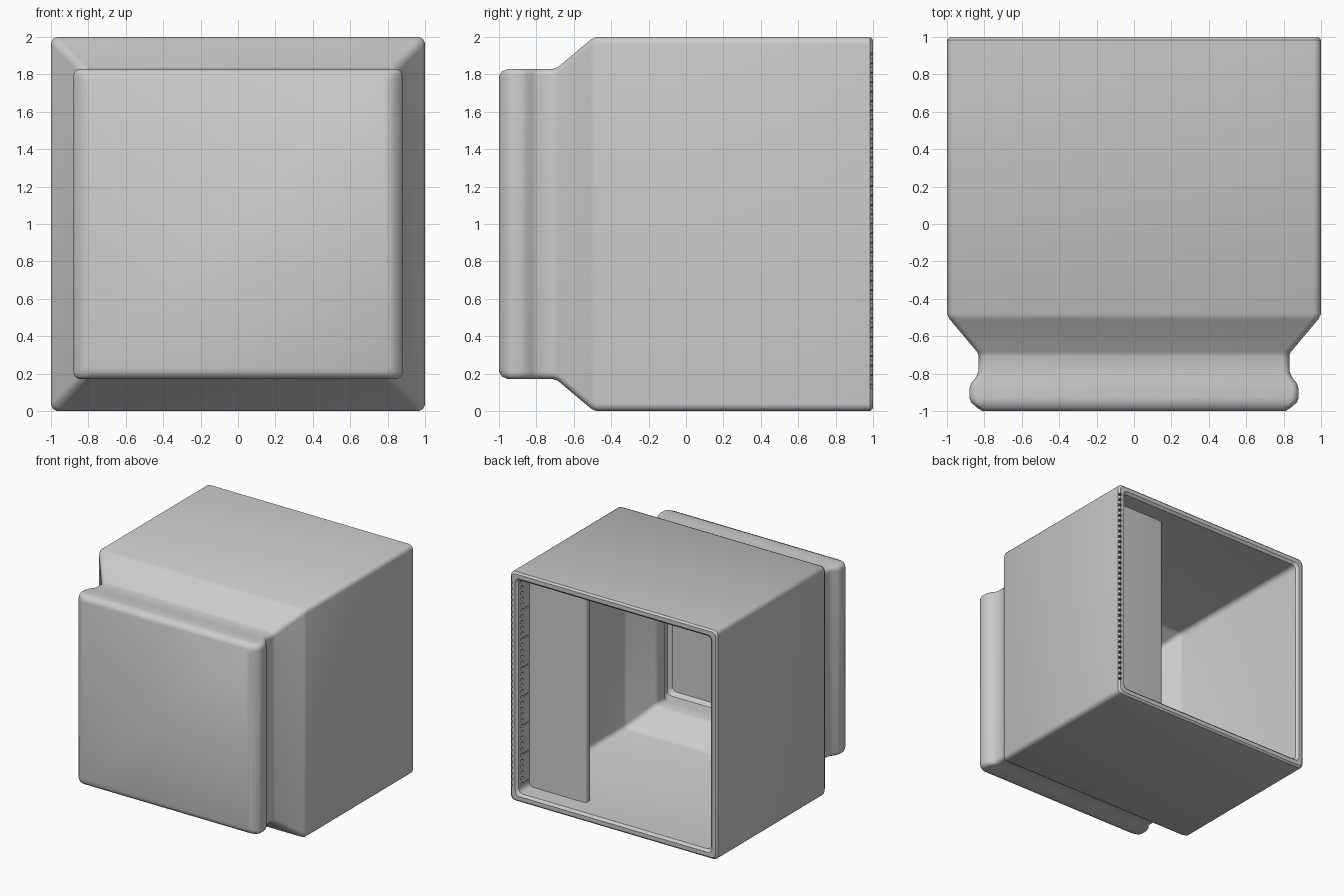
import bpy, bmesh, math
from mathutils import Matrix, Vector

if "Cube" in bpy.data.objects:
    bpy.data.objects.remove(bpy.data.objects["Cube"], do_unlink=True)

grey = bpy.data.materials.new("plain_grey")
grey.use_nodes = True
colour = (0.6, 0.6, 0.6, 1)
grey.diffuse_color = colour
grey.node_tree.nodes["Principled BSDF"].inputs["Base Color"].default_value = colour

WALL = 0.07


def make_object(name, bm):
    bmesh.ops.recalc_face_normals(bm, faces=bm.faces)
    mesh = bpy.data.meshes.new(name)
    bm.to_mesh(mesh)
    bm.free()
    mesh.materials.append(grey)
    obj = bpy.data.objects.new(name, mesh)
    bpy.context.collection.objects.link(obj)
    return obj


def ring(bm, y, hx, hz, radius, steps=5):
    """Rounded rectangle of vertices around the y axis."""
    verts = []
    for k, (sx, sz) in enumerate(((1, 1), (-1, 1), (-1, -1), (1, -1))):
        for i in range(steps + 1):
            a = math.pi / 2 * (k + i / steps)
            x = sx * (hx - radius) + radius * math.cos(a)
            z = sz * (hz - radius) + radius * math.sin(a)
            verts.append(bm.verts.new((x, y, 1 + z)))
    return verts


def add_box(bm, low, high):
    low, high = Vector(low), Vector(high)
    mat = Matrix.Translation((low + high) / 2) @ Matrix.Diagonal((*(high - low), 1))
    return bmesh.ops.create_cube(bm, size=1, matrix=mat)["verts"]


def select_only(obj):
    bpy.ops.object.select_all(action='DESELECT')
    obj.select_set(True)
    bpy.context.view_layer.objects.active = obj


def cut(obj, bm, name):
    cutter = make_object(name, bm)
    cutter.hide_render = True
    mod = obj.modifiers.new(name, 'BOOLEAN')
    mod.operation, mod.solver, mod.object = 'DIFFERENCE', 'EXACT', cutter
    select_only(obj)
    bpy.ops.object.modifier_apply(modifier=name)
    bpy.data.objects.remove(cutter, do_unlink=True)


# Hollow shell: (y, half width, half height), front to back and then inwards
outer = [(-1, .81, .79), (-.985, .835, .815), (-.955, .87, .828), (-.93, .88, .83),
         (-.88, .88, .83), (-.85, .87, .83), (-.82, .845, .83), (-.79, .832, .83),
         (-.71, .83, .83), (-.685, .838, .838), (-.51, .985, .985), (-.48, 1, 1),
         (.985, 1, 1), (1, .985, .985)]
inner = [(1, .95, .95), (.98, .93, .93), (-.47, .93, .93), (-.5, .92, .92),
         (-.67, .77, .77), (-.7, .76, .76), (-.8, .765, .76), (-.86, .81, .76),
         (-.9, .81, .76), (-.93, .78, .73)]
bm = bmesh.new()
rings = [ring(bm, *s, 0.04) for s in outer + inner]
for a, b in zip(rings, rings[1:]):
    for i in range(len(a)):
        j = (i + 1) % len(a)
        bm.faces.new((a[i], a[j], b[j], b[i]))
bm.faces.new(rings[0])
bm.faces.new(rings[-1])
shell = make_object("shell", bm)

# Slanted notches along the left rear edge
heights = [1.9 - 0.0505 * i for i in range(36)]
bm = bmesh.new()
for z in heights:
    place = (Matrix.Translation((0.955, 0.96, z)) @ Matrix.Rotation(math.radians(45), 4, 'Z')
             @ Matrix.Rotation(math.pi / 2, 4, 'Y'))
    bmesh.ops.create_cone(bm, cap_ends=True, segments=10, radius1=0.014, radius2=0.014,
                          depth=0.2, matrix=place)
cut(shell, bm, "notch_cutter")

# Longer marks on the inner wall at every fifth notch
bm = bmesh.new()
for z in heights[5::5]:
    add_box(bm, (.9, .84, z - .006), (.94, .92, z + .006))
cut(shell, bm, "mark_cutter")

# Upright flange inside the rear opening, with a rounded free edge
bm = bmesh.new()
add_box(bm, (.385, .76, WALL - .02), (.95, .83, 2 - WALL + .02))
free = [e for e in bm.edges if all(v.co.x < .5 for v in e.verts)
        and abs(e.verts[0].co.z - e.verts[1].co.z) > 1]
bmesh.ops.bevel(bm, geom=free, offset=.025, segments=4, profile=.5, affect='EDGES')
flange = make_object("inner_flange", bm)

for obj in (shell, flange):
    select_only(obj)
    bpy.ops.object.shade_smooth_by_angle(angle=math.radians(35))
